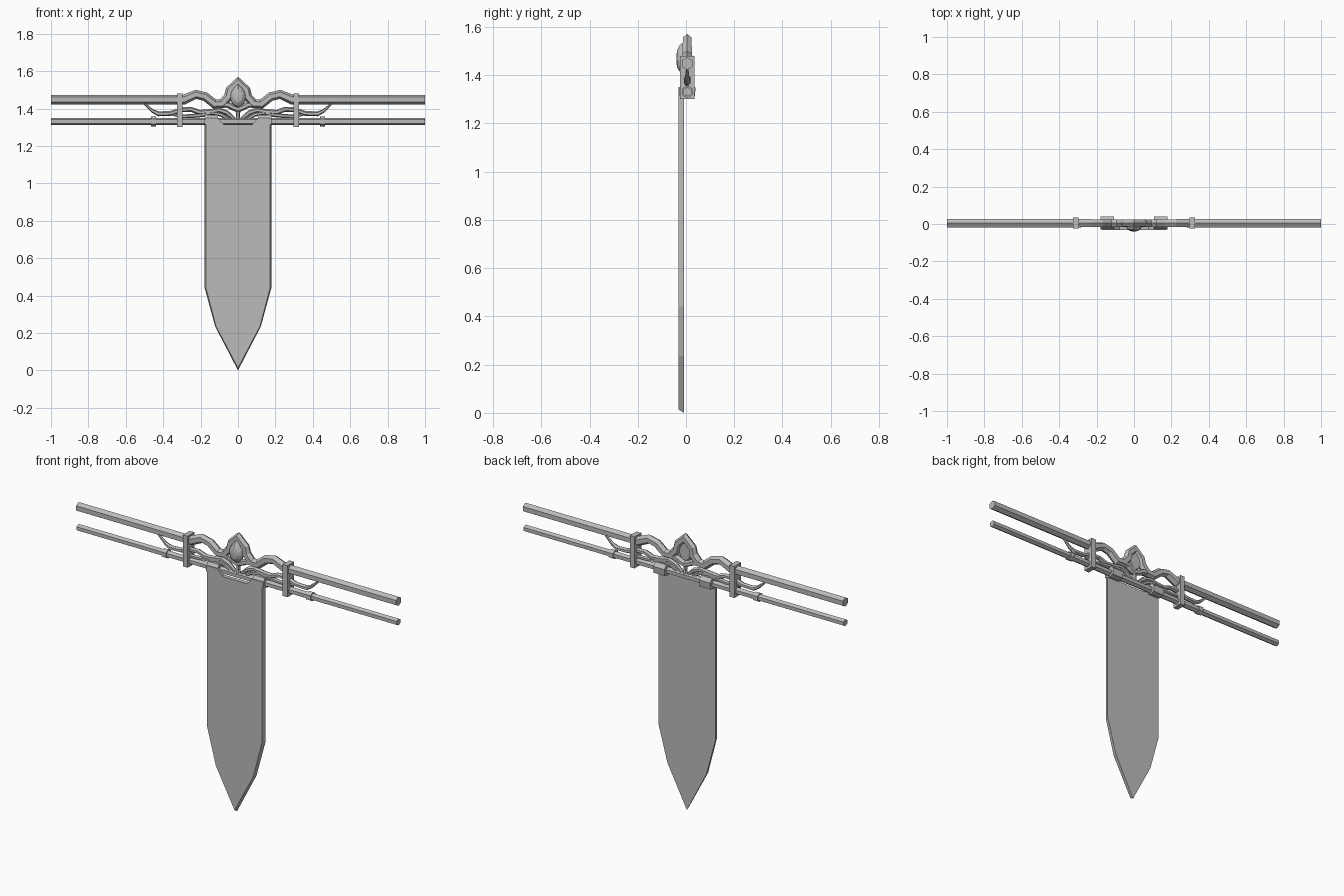
import bpy, bmesh, math
from mathutils import Vector

cube = bpy.data.objects.get("Cube")
if cube:
    bpy.data.objects.remove(cube)

grey = bpy.data.materials.new("plain grey")
grey.use_nodes = True
color = (0.5, 0.5, 0.5, 1)
grey.diffuse_color = color
grey.node_tree.nodes["Principled BSDF"].inputs["Base Color"].default_value = color
DEPTH = 0.005  # y of the pole axes


def finish(name, bm, mirror=False):
    bmesh.ops.recalc_face_normals(bm, faces=bm.faces)
    mesh = bpy.data.meshes.new(name)
    bm.to_mesh(mesh)
    bm.free()
    mesh.materials.append(grey)
    obj = bpy.data.objects.new(name, mesh)
    bpy.context.collection.objects.link(obj)
    if mirror:
        mod = obj.modifiers.new("Mirror", "MIRROR")
        mod.use_clip = True
    return obj


def loft(name, rings, mirror=False, start_cap=True, end_cap=True):
    """Bridge equal rings of points and close the ends."""
    bm = bmesh.new()
    loops = [[bm.verts.new(p) for p in ring] for ring in rings]
    count = len(loops[0])
    for a, b in zip(loops, loops[1:]):
        for i in range(count):
            j = (i + 1) % count
            bm.faces.new((a[i], a[j], b[j], b[i]))
    if start_cap:
        bm.faces.new(loops[0])
    if end_cap:
        bm.faces.new(loops[-1])
    return finish(name, bm, mirror)


def sweep(name, path, width, depth, sides=6, y=DEPTH):
    """Sweep a pointed section along a mitred path of (x, z, scale) points."""
    pts = [Vector((p[0], p[1])) for p in path]
    rings = []
    for i, p in enumerate(pts):
        before = pts[i - 1] if i else None
        after = pts[i + 1] if i + 1 < len(pts) else None
        on_axis = abs(p.x) < 1e-6
        if after is None and on_axis:
            after = Vector((-before.x, before.y))
        t1 = (p - before).normalized() if before else (after - p).normalized()
        t2 = (after - p).normalized() if after else t1
        tangent = (t1 + t2).normalized()
        normal = Vector((-tangent.y, tangent.x))
        miter = 1 / max(0.6, tangent.dot(t1))
        s = path[i][2] if len(path[i]) > 2 else 1
        ring = []
        for k in range(sides):
            a = math.tau * k / sides
            q = p + normal * math.cos(a) * width * miter * s
            ring.append((q.x, y + math.sin(a) * depth * s, q.y))
        rings.append(ring)
    on_axis = abs(pts[-1].x) < 1e-6
    return loft(name, rings, True, end_cap=not on_axis)


def slab(name, profile, x0, x1):
    """Extrude a (y, z) profile along x, mirrored to both sides."""
    return loft(name, [[(x, y, z) for y, z in profile] for x in (x0, x1)], True)


# Upper pole, flowing into the wavy crest that rises over the gem
sweep("upper_pole_and_crest", [
    (-1, 1.448), (-0.29, 1.448, 1), (-0.225, 1.476, .9), (-0.175, 1.464, .9),
    (-0.125, 1.424, .9), (-0.085, 1.426, .9), (-0.052, 1.462, .9),
    (-0.044, 1.5, .85), (0, 1.542, .8)], 0.026, 0.026)

# Lower half of the gem frame
sweep("lower_gem_frame", [(-0.09, 1.422), (-0.052, 1.42),
                          (-0.03, 1.408), (0, 1.396)], 0.016, 0.022)

# Lower pole, spanning the full width
sweep("lower_pole", [(-1, 1.331), (0, 1.331)], 0.0195, 0.0195)

# Thin scrolls weaving between the poles
sweep("outer_scroll", [
    (-0.5, 1.426, .4), (-0.455, 1.386, .7), (-0.425, 1.372, 1), (-0.36, 1.374, 1),
    (-0.30, 1.394, 1), (-0.25, 1.396, 1), (-0.205, 1.38, 1), (-0.15, 1.384, 1),
    (-0.10, 1.392, 1), (-0.06, 1.378, 1), (-0.02, 1.345, .7)], 0.013, 0.015)
sweep("inner_scroll", [
    (-0.37, 1.374, .5), (-0.30, 1.358, .9), (-0.25, 1.36, 1),
    (-0.19, 1.366, 1), (-0.14, 1.378, 1), (-0.09, 1.368, 1),
    (-0.04, 1.338, .7)], 0.011, 0.013)

# Short stem under the gem
loft("gem_stem", [[(r * math.cos(math.tau * k / 6),
                    DEPTH + r * math.sin(math.tau * k / 6), z)
                   for k in range(6)]
                  for z, r in ((1.335, .016), (1.36, .01), (1.4, .014))])

# Teardrop gem with a domed front
drop = [(0, 1.535), (0.022, 1.512), (0.039, 1.485), (0.043, 1.46),
        (0.034, 1.43), (0.018, 1.414), (0, 1.406)]
drop += [(-x, z) for x, z in reversed(drop[1:-1])]
loft("gem", [[(x * s, y, 1.465 + (z - 1.465) * s) for x, z in drop]
             for s, y in ((.8, .012), (1, -.01), (.86, -.026), (.55, -.037), (.15, -.04))])

# Upright clamps joining the poles
box = [(-0.025, 1.302), (0.035, 1.302), (0.035, 1.48), (-0.025, 1.48)]
slab("pole_clamp", box, 0.297, 0.327)

# Collars on the lower pole
collar = [(DEPTH + 0.026 * math.sin(math.tau * k / 6),
           1.331 + 0.026 * math.cos(math.tau * k / 6)) for k in range(6)]
slab("pole_collar", collar, 0.438, 0.466)

# Cloth straps folded over the lower pole
strap = [(-0.03, 1.315), (-0.03, 1.345), (-0.014, 1.366), (0.02, 1.366),
         (0.04, 1.348), (0.036, 1.31), (0.012, 1.304)]
slab("banner_strap", strap, 0.108, 0.178)

# Hanging banner with a notched top, pointed foot and slanted rim
half = [(0.08, 1.314), (0.112, 1.35), (0.178, 1.35), (0.178, 0.44), (0.122, 0.235)]
outline = half + [(0, 0)] + [(-x, z) for x, z in reversed(half)]


def banner_ring(y, inset):
    scale = 1 - inset / 0.178
    return [(x * scale, y, z + (inset * 2 if z < 0.1 else 0)) for x, z in outline]


loft("banner", [banner_ring(-0.008, 0), banner_ring(-0.031, 0.007)])
